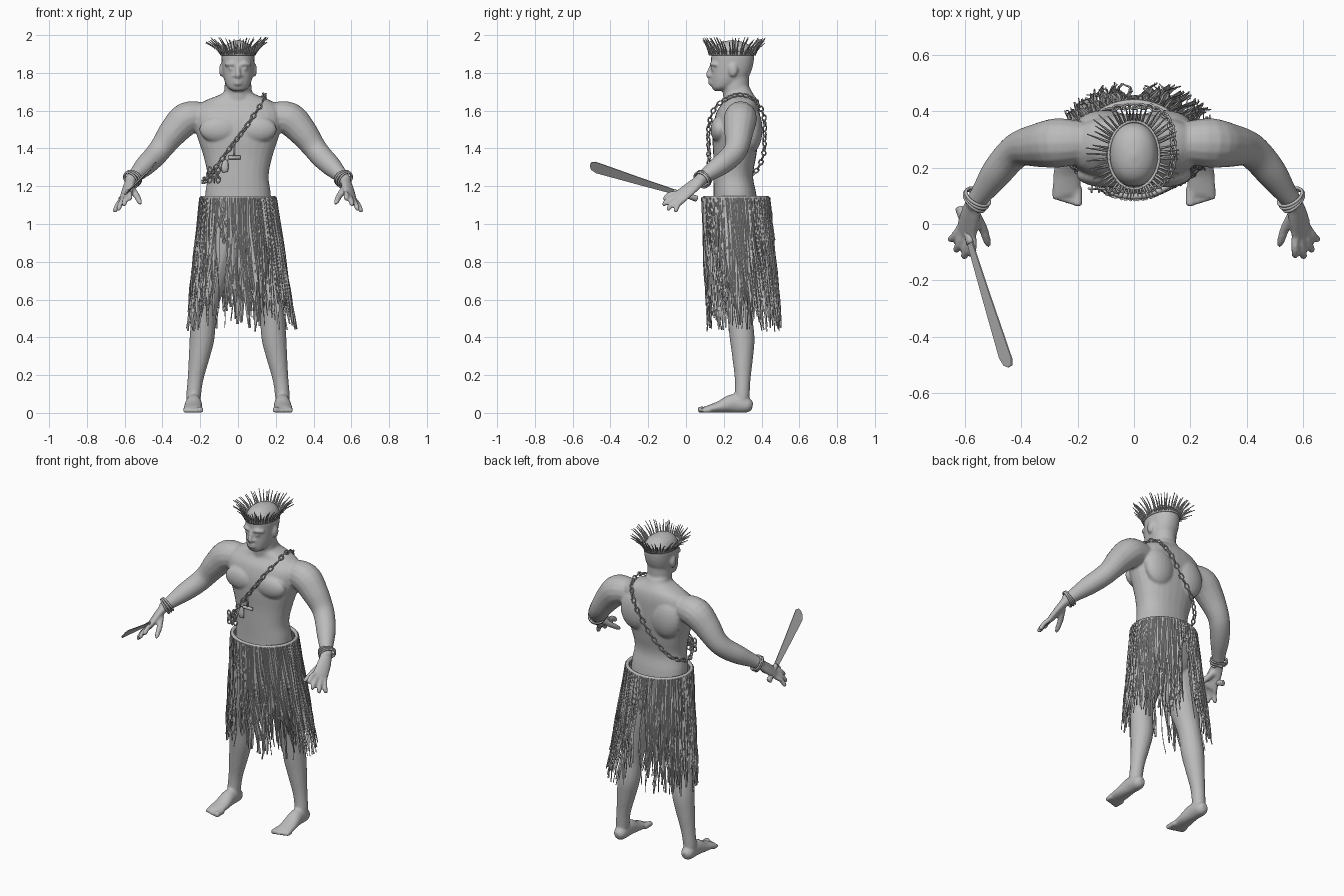
import bpy, bmesh, math, random
from mathutils import Vector, Matrix

random.seed(4)
if "Cube" in bpy.data.objects:
    bpy.data.objects.remove(bpy.data.objects["Cube"], do_unlink=True)
grey = bpy.data.materials.new("plain grey")
grey.use_nodes = True
grey.diffuse_color = (0.5, 0.5, 0.5, 1)
grey.node_tree.nodes["Principled BSDF"].inputs["Base Color"].default_value = grey.diffuse_color

def finish(name, bm, smooth=True):
    bmesh.ops.recalc_face_normals(bm, faces=bm.faces)
    for face in bm.faces:
        face.smooth = smooth
    mesh = bpy.data.meshes.new(name)
    bm.to_mesh(mesh)
    bm.free()
    mesh.materials.append(grey)
    obj = bpy.data.objects.new(name, mesh)
    bpy.context.collection.objects.link(obj)
    return obj

def spline(pts, steps, closed=False):
    """Catmull-Rom resampling of points of any dimension."""
    n, out = len(pts), []
    pick = (lambda i: pts[i % n]) if closed else (lambda i: pts[min(max(i, 0), n - 1)])
    for i in range(n if closed else n - 1):
        for k in range(steps):
            t = k / steps
            out.append([b + 0.5 * t * (c - a + t * (2*a - 5*b + 4*c - d + t * (3*(b - c) + d - a)))
                        for a, b, c, d in zip(pick(i - 1), pick(i), pick(i + 1), pick(i + 2))])
    return out if closed else out + [list(pts[-1])]

def skin_rings(bm, rings, closed=False):
    """Bridge successive rings of vertices; cap the ends unless closed."""
    n = len(rings[0])
    for i in range(len(rings) if closed else len(rings) - 1):
        r, q = rings[i], rings[(i + 1) % len(rings)]
        for j in range(n):
            bm.faces.new((r[j], r[(j + 1) % n], q[(j + 1) % n], q[j]))
    if not closed:
        bm.faces.new(rings[0])
        bm.faces.new(rings[-1])

def tube(bm, pts, side=(1, 0, 0), axis=None, n=16, steps=4, sx=1, p=1.0):
    """Loft along (x, y, z, radius[, second radius]); sx mirrors across x."""
    path = spline([q if len(q) == 5 else (*q, q[3]) for q in pts], steps)
    rings = []
    for i, q in enumerate(path):
        ahead, behind = path[min(i + 1, len(path) - 1)], path[max(i - 1, 0)]
        t = Vector(axis) if axis else (Vector(ahead[:3]) - Vector(behind[:3])).normalized()
        u = (Vector(side) - t * t.dot(Vector(side))).normalized()
        v, ring = t.cross(u), []
        for j in range(n):
            c, s = math.cos(math.tau * j / n), math.sin(math.tau * j / n)
            c, s = math.copysign(abs(c) ** p, c), math.copysign(abs(s) ** p, s)
            co = Vector(q[:3]) + u * c * max(q[3], 0.002) + v * s * max(q[4], 0.002)
            ring.append(bm.verts.new((co.x * sx, co.y, co.z)))
        rings.append(ring)
    skin_rings(bm, rings)

def stack(bm, levels, p=1.0):
    """Upright loft from (height, half width, front y, back y)."""
    tube(bm, [(0, (f + b) / 2, z, w, (b - f) / 2) for z, w, f, b in levels], axis=(0, 0, 1), n=28, p=p)

def ball(bm, at, size):
    m = Matrix.Translation(at) @ Matrix.Diagonal((*size, 1))
    bmesh.ops.create_uvsphere(bm, u_segments=20, v_segments=14, radius=1, matrix=m)

def hoop(bm, at, u, v, ru, rv, thick, n=28, m=6, tall=1):
    """Elliptical torus in the plane of u and v."""
    rings, w = [], u.cross(v)
    for i in range(n):
        c, s = math.cos(math.tau * i / n), math.sin(math.tau * i / n)
        rings.append([bm.verts.new(Vector(at) + u * ru * c + v * rv * s + (u * c + v * s) * thick * math.cos(a)
                                   + w * thick * tall * math.sin(a)) for a in (math.tau * j / m for j in range(m))])
    skin_rings(bm, rings, closed=True)

# Body: overlapping volumes fused into one skin
X, Y, Z = Vector((1, 0, 0)), Vector((0, 1, 0)), Vector((0, 0, 1))
bm = bmesh.new()
stack(bm, [(.86, .13, .17, .36), (.95, .17, .14, .39), (1.14, .175, .145, .375), (1.25, .162, .145, .355),
           (1.35, .18, .145, .37), (1.45, .212, .14, .385), (1.53, .235, .145, .39), (1.6, .235, .165, .39),
           (1.65, .18, .2, .38), (1.69, .085, .205, .355), (1.72, .07, .21, .34)], p=.88)
stack(bm, [(1.62, .08, .2, .35), (1.7, .072, .195, .335), (1.78, .07, .19, .335)])
stack(bm, [(1.704, .026, .15, .2), (1.722, .054, .137, .25), (1.76, .073, .132, .315), (1.8, .081, .132, .342),
           (1.85, .086, .133, .357), (1.9, .086, .135, .36), (1.94, .07, .155, .342), (1.963, .04, .19, .305),
           (1.973, .008, .235, .255)], p=.92)
tube(bm, [(0, .134, 1.84, .008), (0, .122, 1.805, .012), (0, .12, 1.787, .015), (0, .13, 1.778, .01)])
for z in (1.743, 1.759):
    tube(bm, [(-.03, .142, z, .004), (0, .126, z, .008), (.03, .142, z, .004)], side=Z)
palm, across = Vector((.595, -.03, 1.145)), Vector((.08, .06, -.065)).normalized()
tips = [(.573, -.12, 1.13), (.605, -.125, 1.1), (.635, -.1, 1.075), (.655, -.06, 1.065)]
for s in (-1, 1):
    # Ears, eyes, nostrils, brows, chest and back
    ball(bm, (s * .088, .25, 1.815), (.012, .024, .036))
    ball(bm, (s * .034, .142, 1.822), (.017, .009, .009))
    ball(bm, (s * .017, .132, 1.783), (.01, .011, .009))
    tube(bm, [(.012, .136, 1.842, .008), (.04, .137, 1.848, .01), (.07, .16, 1.842, .007)], side=Z, sx=s)
    ball(bm, (s * .1, .175, 1.5), (.105, .045, .07))
    ball(bm, (s * .105, .35, 1.5), (.1, .055, .12))
    # Arm, hand, fingers and thumb
    tube(bm, [(.18, .29, 1.57, .075), (.27, .288, 1.558, .088), (.34, .28, 1.49, .078), (.4, .27, 1.41, .064),
              (.44, .24, 1.36, .06), (.49, .18, 1.31, .055), (.54, .11, 1.26, .04), (.575, .065, 1.225, .031)],
         side=Y, sx=s)
    tube(bm, [(.565, .08, 1.235, .032, .028), (.583, .025, 1.19, .043, .022), (*palm, .046, .018),
              (.598, -.045, 1.135, .035, .012)], side=across, sx=s)
    for k, tip in enumerate(map(Vector, tips)):
        base = palm + across * (k - 1.5) * .023
        mid = base.lerp(tip, .5) + Vector((0, -.005, .008))
        tube(bm, [(*base, .014), (*mid, .014), (*base.lerp(tip, .9), .013), (*tip, .006)], n=10, sx=s, side=across)
    tube(bm, [(.565, .035, 1.19, .02), (.537, -.015, 1.15, .017), (.522, -.06, 1.12, .014), (.516, -.08, 1.105, .007)],
         n=10, sx=s)
    # Leg, foot and toes
    tube(bm, [(.095, .26, .98, .1), (.11, .26, .85, .1), (.145, .265, .7, .085), (.177, .28, .55, .067),
              (.19, .297, .4, .066), (.205, .3, .3, .056), (.225, .3, .18, .042), (.235, .297, .09, .039),
              (.235, .295, .04, .036)], sx=s)
    tube(bm, [(.235, .352, .035, .018, .02), (.235, .325, .04, .038, .04), (.235, .25, .05, .042, .05),
              (.237, .18, .032, .049, .032), (.24, .115, .02, .05, .019), (.24, .098, .018, .046, .014)], sx=s)
    for k in range(5):
        x, r, end = .2 + k * .0195, .013 if k else .017, .062 + .006 * k
        tube(bm, [(x, .13, r, r), (x, end + .02, r, r), (x, end + .006, r, r), (x, end, r, .004)], n=10, sx=s)
body = finish("body", bm)
fuse = body.modifiers.new("fuse", "REMESH")
fuse.mode, fuse.voxel_size, fuse.use_smooth_shade = "VOXEL", .0075, True
relax = body.modifiers.new("relax", "SMOOTH")
relax.factor, relax.iterations = .5, 3

# Skirt: ragged hanging strips under a rolled waistband
def skirt_point(ang, drop, lift=0):
    return Vector(((.197 + .125 * drop + lift) * math.cos(ang) + .025 * drop,
                   .265 + .07 * drop + (.172 + .03 * drop + lift) * math.sin(ang), 1.14 - drop))

def strip(bm, ang, length, width, lift, wave, fold, count=10):
    phase, rows = random.uniform(0, 6), []
    for f in (i / count for i in range(count + 1)):
        drop, a = f * length, ang + wave * f * math.sin(phase + 5 * f)
        c = skirt_point(a, drop, lift + .006 * f * math.sin(phase + 9 * f))
        along = (skirt_point(a + .01, drop) - skirt_point(a - .01, drop)).normalized()
        w = along * width * (1 - .65 * f ** 2) * random.uniform(.85, 1.1)
        rows.append([bm.verts.new(co) for co in (c + w, c + along.cross(Z) * fold, c - w)])
    for r, q in zip(rows, rows[1:]):
        for j in (0, 1):
            bm.faces.new((r[j], r[j + 1], q[j + 1], q[j]))

bm = bmesh.new()
for count, width, lift, wave, fold in ((74, .014, -.004, .05, .006), (70, .008, .003, .08, .004),
                                       (80, .0035, .007, .12, .002)):
    for i in range(count):
        ang, length = math.tau * (i + random.uniform(-.3, .3)) / count, random.uniform(.54, .71)
        x, front = .25 * math.cos(ang), math.sin(ang) < 0
        if (front and -.125 < x < -.06) or (not front and -.03 < x < .02):
            length = random.uniform(.12, .26)
        strip(bm, ang, length, width, lift, wave, fold)
finish("skirt_strips", bm, False).modifiers.new("thickness", "SOLIDIFY").thickness = .004
bm = bmesh.new()
hoop(bm, (0, .265, 1.138), X, Y, .192, .167, .011, n=48, m=8)
finish("skirt_waistband", bm)

# Crown: band with spikes fanning outwards
bm = bmesh.new()
hoop(bm, (0, .245, 1.902), X, Y, .09, .121, .006, n=40, tall=2)
finish("crown_band", bm)
bm = bmesh.new()
for i in range(56):
    a = math.tau * (i + random.uniform(-.3, .3)) / 56
    c, s, rise = math.cos(a), math.sin(a), random.uniform(.055, .09)
    out = Vector((c, s, 0)) * random.uniform(.65, 1) * (.03 + .055 * abs(c) + .025 * max(s, 0))
    base = Vector((.091 * c, .245 + .122 * s, 1.9))
    tube(bm, [(*base, .005), (*(base + out * .4 + Z * rise * .55), .004), (*(base + out + Z * rise), .001)],
         side=(-s, c, 0), n=6, steps=2)
finish("crown_spikes", bm)

# Chain: alternating links slung from left shoulder to right hip, with loose ends
loop = [(.135, .2, 1.655), (.1, .145, 1.6), (.04, .12, 1.51), (-.04, .12, 1.405), (-.11, .127, 1.31),
        (-.165, .18, 1.235), (-.185, .26, 1.225), (-.15, .36, 1.27), (-.08, .408, 1.36), (0, .416, 1.46),
        (.07, .412, 1.57), (.125, .365, 1.655), (.14, .28, 1.685)]
path = [Vector(q) for q in spline(loop, 12, closed=True)]
spots = [(Vector((x, .125, z)), Z) for x in (-.15, -.125, -.105) for z in (1.285, 1.26, 1.235)]
travelled = 0
for a, b in zip(path, path[1:] + path[:1]):
    travelled += (b - a).length
    if travelled >= .026:
        spots.append((b, (b - a).normalized()))
        travelled = 0
bm = bmesh.new()
for i, (at, t) in enumerate(spots):
    u = t.cross(at - Vector((0, .265, at.z))).normalized()
    hoop(bm, at, t, (u + t.cross(u) * (-1) ** i).normalized(), .017, .011, .0042, n=12)
finish("chain", bm)

# Trinkets hanging from the chain
bm = bmesh.new()
tube(bm, [(-.05, .125, 1.352, .01), (.012, .125, 1.352, .01)], side=Z, n=8, steps=1)
tube(bm, [(-.02, .125, 1.352, .005), (-.02, .12, 1.43, .005)], n=8, steps=1)
tube(bm, [(-.065, .135, 1.34, .012, .006), (-.07, .132, 1.3, .02, .008), (-.068, .135, 1.275, .014, .006)], n=10)
finish("pendants", bm)

# Bracelets: three loose rings on each wrist
for name, s in (("left_bracelets", 1), ("right_bracelets", -1)):
    bm = bmesh.new()
    for k in (-1, 0, 1):
        axis = Vector((s * .035, -.045 + .012 * k, -.035 + .008 * k)).normalized()
        u = axis.cross(Z).normalized()
        hoop(bm, Vector((s * .56, .088, 1.238)) + axis * .011 * k, u, axis.cross(u), .047, .045, .0055, m=8)
    finish(name, bm)

# Machete: flat blade and round grip in the right hand
guard, d, w = Vector((-.585, -.06, 1.17)), Vector((.14, -.455, .14)).normalized(), Vector((.6, 0, .8))
w = (w - d * w.dot(d)).normalized()
outline = [(0, -.014), (0, .014), (.2, .021), (.4, .031), (.47, .034), (.492, .022), (.49, 0), (.475, -.02),
           (.44, -.032), (.2, -.023)]
bm = bmesh.new()
bm.faces.new([bm.verts.new(guard + d * a + w * b) for a, b in outline])
edge = finish("machete_blade", bm, False).modifiers.new("thickness", "SOLIDIFY")
edge.thickness, edge.offset = .005, 0
bm = bmesh.new()
tube(bm, [(*(guard + d * a), r, r * .7) for a, r in ((-.13, .014), (-.12, .018), (-.06, .014), (.01, .016))], side=w, n=12)
finish("machete_grip", bm)
